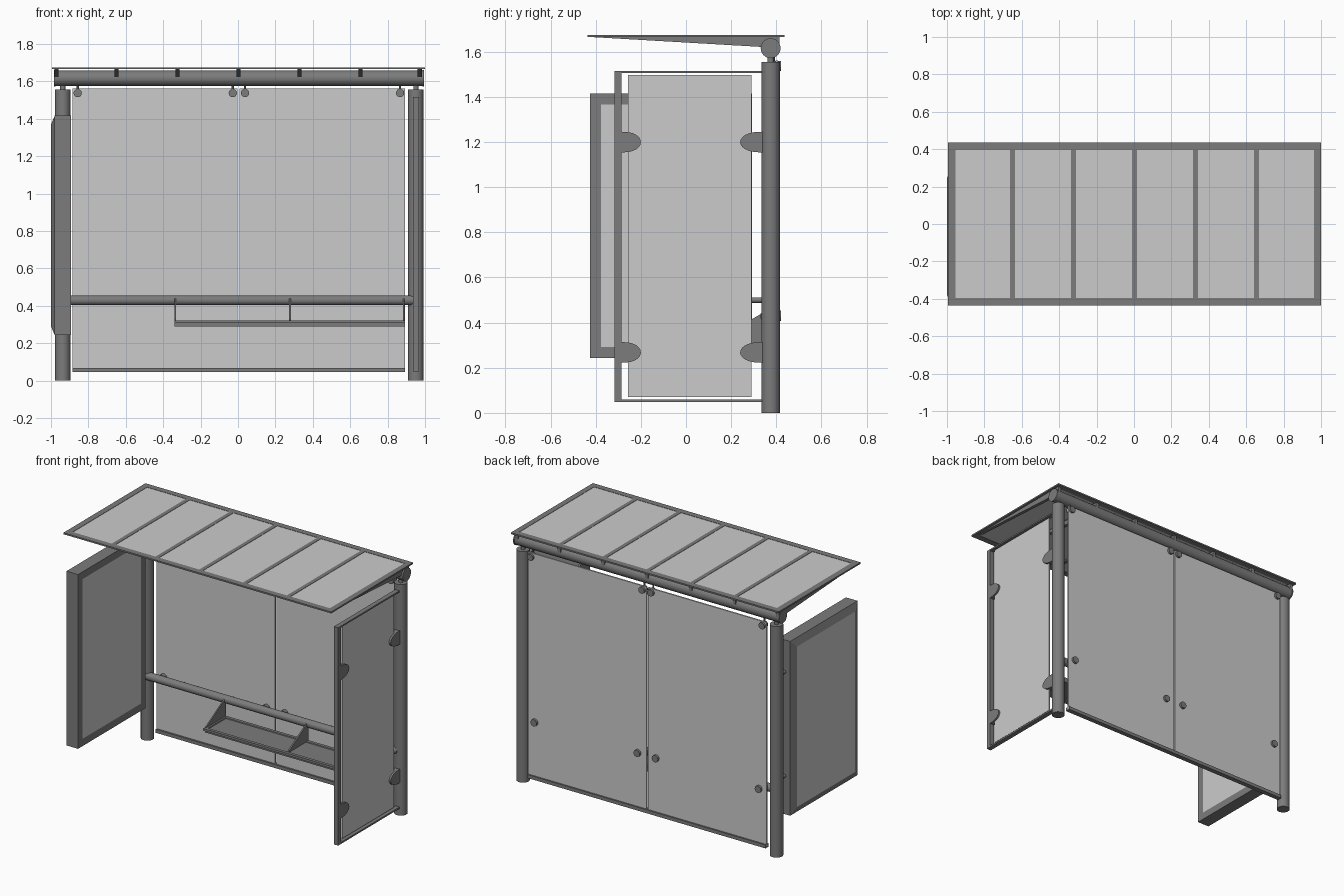
import bpy, bmesh, math
from mathutils import Vector

if "Cube" in bpy.data.objects:
    bpy.data.objects.remove(bpy.data.objects["Cube"])


def material(name, v):
    m = bpy.data.materials.new(name)
    m.diffuse_color = (v, v, v, 1)
    m.use_nodes = True
    m.node_tree.nodes["Principled BSDF"].inputs["Base Color"].default_value = m.diffuse_color
    return m


METAL = material("grey metal", 0.2)
GLASS = material("pale glass", 0.6)
CX = 0.005  # the frame sits slightly right of centre


def finish(name, bm, mat, smooth=False):
    bmesh.ops.recalc_face_normals(bm, faces=bm.faces[:])
    me = bpy.data.meshes.new(name)
    bm.to_mesh(me)
    bm.free()
    ob = bpy.data.objects.new(name, me)
    bpy.context.collection.objects.link(ob)
    me.materials.append(mat)
    if smooth:
        bpy.ops.object.select_all(action='DESELECT')
        ob.select_set(True)
        bpy.context.view_layer.objects.active = ob
        bpy.ops.object.shade_smooth_by_angle(angle=math.radians(35))
    return ob


def box_bm(x0, x1, y0, y1, z0, z1):
    bm = bmesh.new()
    bmesh.ops.create_cube(bm, size=1)
    for v in bm.verts:
        v.co = Vector((x1 if v.co.x > 0 else x0,
                       y1 if v.co.y > 0 else y0,
                       z1 if v.co.z > 0 else z0))
    return bm


def box(name, x0, x1, y0, y1, z0, z1, mat=METAL):
    return finish(name, box_bm(x0, x1, y0, y1, z0, z1), mat)


def tube(name, a, b, r, n=32):
    a, b = Vector(a), Vector(b)
    bm = bmesh.new()
    bmesh.ops.create_cone(bm, cap_ends=True, segments=n, radius1=r, radius2=r,
                          depth=(b - a).length)
    rot = (b - a).to_track_quat('Z', 'Y')
    for v in bm.verts:
        v.co = rot @ v.co + (a + b) / 2
    return finish(name, bm, METAL, True)


def plate(name, x, t, pts):
    """Outline in (y, z), extruded along x with thickness t."""
    bm = bmesh.new()
    f = bm.faces.new([bm.verts.new((x - t / 2, y, z)) for y, z in pts])
    ext = bmesh.ops.extrude_face_region(bm, geom=[f])
    for v in ext["geom"]:
        if isinstance(v, bmesh.types.BMVert):
            v.co.x += t
    return finish(name, bm, METAL, len(pts) > 6)


# posts, necks and top beam
for side, x in (("left", -0.937), ("right", 0.951)):
    tube(side + "_post", (x, 0.375, 0), (x, 0.375, 1.555), 0.041)
    tube(side + "_post_neck", (x, 0.375, 1.55), (x, 0.375, 1.6), 0.014, 16)
tube("top_beam", (-0.98, 0.375, 1.616), (0.99, 0.375, 1.616), 0.041)
for side, x in (("left", -0.985), ("right", 0.987)):
    tube(side + "_beam_cap", (x, 0.375, 1.616), (x + 0.008, 0.375, 1.616), 0.044)

# roof frame, glass and tapered ribs
RX0, RX1, RY, ZT = -0.995, 0.999, 0.436, 1.675
box("roof_front_frame", RX0, RX1, -RY, -RY + 0.04, 1.665, ZT)
box("roof_back_frame", RX0, RX1, RY - 0.04, RY, 1.665, ZT)
box("roof_left_frame", RX0, RX0 + 0.04, -RY + 0.04, RY - 0.04, 1.665, ZT)
box("roof_right_frame", RX1 - 0.037, RX1, -RY + 0.04, RY - 0.04, 1.665, ZT)
box("roof_glass", RX0 + 0.03, RX1 - 0.03, -RY + 0.03, RY - 0.03, 1.667, 1.673, GLASS)
for i in range(7):
    x = 0.002 + (i - 3) * 0.326 - (0.008 if i == 6 else -0.005 if i == 0 else 0)
    plate("roof_rib", x, 0.022, [(-0.43, 1.666), (0.415, 1.666), (0.415, 1.617)])
    if 0 < i < 6:
        box("roof_rib_strip", x - 0.0135, x + 0.0135, -RY + 0.04, RY - 0.04, 1.665, ZT)

# back wall: two glass sheets and a bottom rail
GY = 0.402
box("back_glass_left", -0.884, -0.002, GY - 0.005, GY + 0.005, 0.055, 1.562, GLASS)
box("back_glass_right", 0.008, 0.892, GY - 0.005, GY + 0.005, 0.055, 1.562, GLASS)
box("back_bottom_rail", -0.884, 0.892, GY - 0.017, GY + 0.015, 0.045, 0.068)

# glass hangers and round fixings
for dx in (-0.862, -0.033, 0.033, 0.862):
    x = CX + dx
    tube("top_fixing", (x, GY - 0.02, 1.537), (x, GY + 0.02, 1.537), 0.022, 20)
    tube("hanger", (x, GY - 0.014, 1.54), (x, GY - 0.014, 1.6), 0.006, 10)
for dx in (-0.835, -0.068, 0.068, 0.835):
    x = CX + dx
    tube("lower_fixing", (x, GY - 0.03, 0.43), (x, GY + 0.02, 0.43), 0.023, 20)

# back rail
tube("back_rail", (-0.937, 0.355, 0.429), (0.951, 0.355, 0.429), 0.026)

# seat with a recessed top, hung from gussets
bm = box_bm(-0.34, 0.892, 0.115, 0.345, 0.289, 0.322)
bm.normal_update()
top = max(bm.faces, key=lambda f: f.calc_center_median().z)
bmesh.ops.inset_individual(bm, faces=[top], thickness=0.03)
bmesh.ops.inset_individual(bm, faces=[top], thickness=0.003, depth=-0.006)
edge = [e for e in bm.edges if all(v.co.y < 0.12 and v.co.z < 0.29 for v in e.verts)]
bmesh.ops.bevel(bm, geom=edge, offset=0.018, segments=4, affect='EDGES')
finish("seat", bm, METAL, True)
for x in (-0.335, 0.278, 0.887):
    plate("seat_gusset", x, 0.009,
          [(0.345, 0.318), (0.135, 0.318), (0.135, 0.325), (0.335, 0.44), (0.345, 0.44)])

# right side panel
SX = 0.952
box("side_front_bar", SX - 0.016, SX + 0.016, -0.317, -0.286, 0.05, 1.512)
box("side_top_rail", SX - 0.016, SX + 0.016, -0.317, 0.345, 1.505, 1.515)
box("side_bottom_rail", SX - 0.016, SX + 0.016, -0.317, 0.345, 0.048, 0.059)
box("side_glass", SX - 0.005, SX + 0.005, -0.256, 0.291, 0.07, 1.498, GLASS)
for z in (1.2, 0.268):
    for name, y0, s, ln in (("front_clamp", -0.288, 1, 0.088), ("rear_clamp", 0.34, -1, 0.1)):
        pts = []
        for k in range(13):  # rounded leaf outline
            a = -math.pi / 2 + math.pi * k / 12
            pts.append((y0 + s * ln * math.cos(a) ** 0.8 if 0 < k < 12 else y0,
                        z + 0.046 * math.sin(a)))
        plate(name, SX, 0.034, pts)

# left display case: chamfered outer face, flat inner face, pale panels
bm = box_bm(-0.98, -0.894, -0.425, 0.292, 0.243, 1.416)
bm.normal_update()
faces = bm.faces[:]
outer = min(faces, key=lambda f: f.calc_center_median().x)
inner = max(faces, key=lambda f: f.calc_center_median().x)
bmesh.ops.inset_individual(bm, faces=[outer], thickness=0.066)
for v in outer.verts:
    v.co.x = -1.0
bmesh.ops.inset_individual(bm, faces=[inner], thickness=0.069)
outer.material_index = inner.material_index = 1
case = finish("display_case", bm, METAL)
case.data.materials.append(GLASS)
for z in (0.5, 1.2):
    tube("case_mount", (-0.937, 0.28, z), (-0.937, 0.35, z), 0.012, 12)
